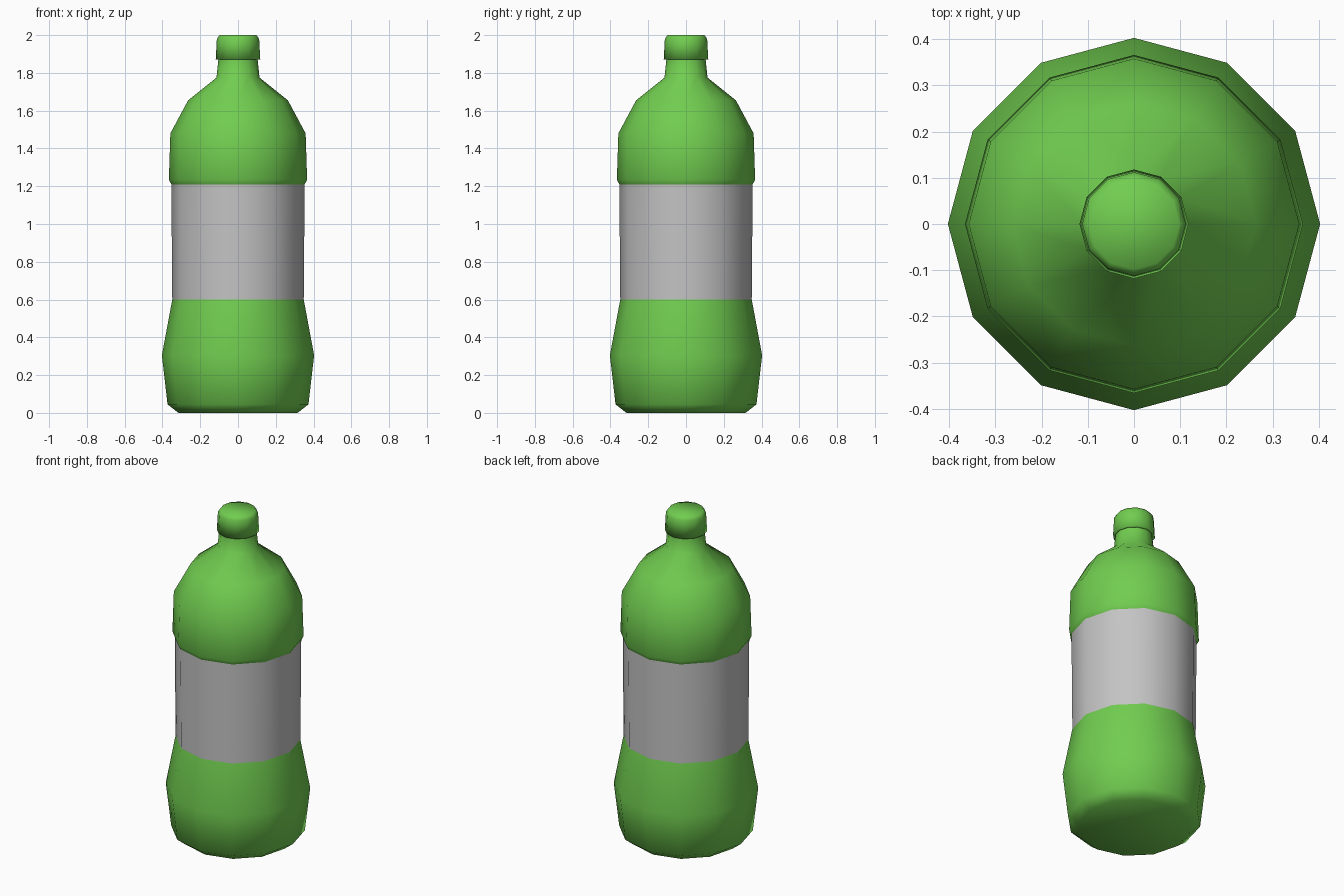
import bpy, bmesh, math

cube = bpy.data.objects.get("Cube")
if cube:
    bpy.data.objects.remove(cube, do_unlink=True)

SIDES = 12


def material(name, rgb):
    mat = bpy.data.materials.new(name)
    mat.use_nodes = True
    mat.diffuse_color = (*rgb, 1)
    mat.node_tree.nodes["Principled BSDF"].inputs["Base Color"].default_value = (*rgb, 1)
    return mat


def lathe(name, profile, mat, floor=False, lid=False):
    """Turn a (radius, height) profile around z, with optional end caps."""
    bm = bmesh.new()
    rings = []
    for r, z in profile:
        angles = [math.tau * i / SIDES for i in range(SIDES)]
        rings.append([bm.verts.new((r * math.cos(a), r * math.sin(a), z)) for a in angles])
    for low, high in zip(rings, rings[1:]):
        for i in range(SIDES):
            j = (i + 1) % SIDES
            bm.faces.new((low[i], low[j], high[j], high[i]))
    if floor:
        bm.faces.new(rings[0][::-1])
    if lid:
        bm.faces.new(rings[-1])
    for face in bm.faces:
        face.smooth = True
    mesh = bpy.data.meshes.new(name)
    bm.to_mesh(mesh)
    bm.free()
    mesh.materials.append(mat)
    obj = bpy.data.objects.new(name, mesh)
    bpy.context.collection.objects.link(obj)
    return obj


green = material("bottle green", (0.165, 0.61, 0.08))
grey = material("label grey", (0.55, 0.55, 0.55))

# Bulging base
lathe("lower_body", [(0.315, 0), (0.373, 0.045), (0.403, 0.305), (0.348, 0.6)],
      green, floor=True)

# Wrapped label
lathe("label", [(0.348, 0.6), (0.353, 1.21)], grey)

# Shoulder with a small lip above the label, tapering into the neck
lathe("shoulder_and_neck", [(0.353, 1.21), (0.366, 1.235), (0.358, 1.48), (0.264, 1.655),
                            (0.114, 1.775), (0.104, 1.87)], green)

# Screw cap
lathe("cap", [(0.104, 1.87), (0.118, 1.87), (0.112, 1.98), (0.098, 2.0)], green, lid=True)
